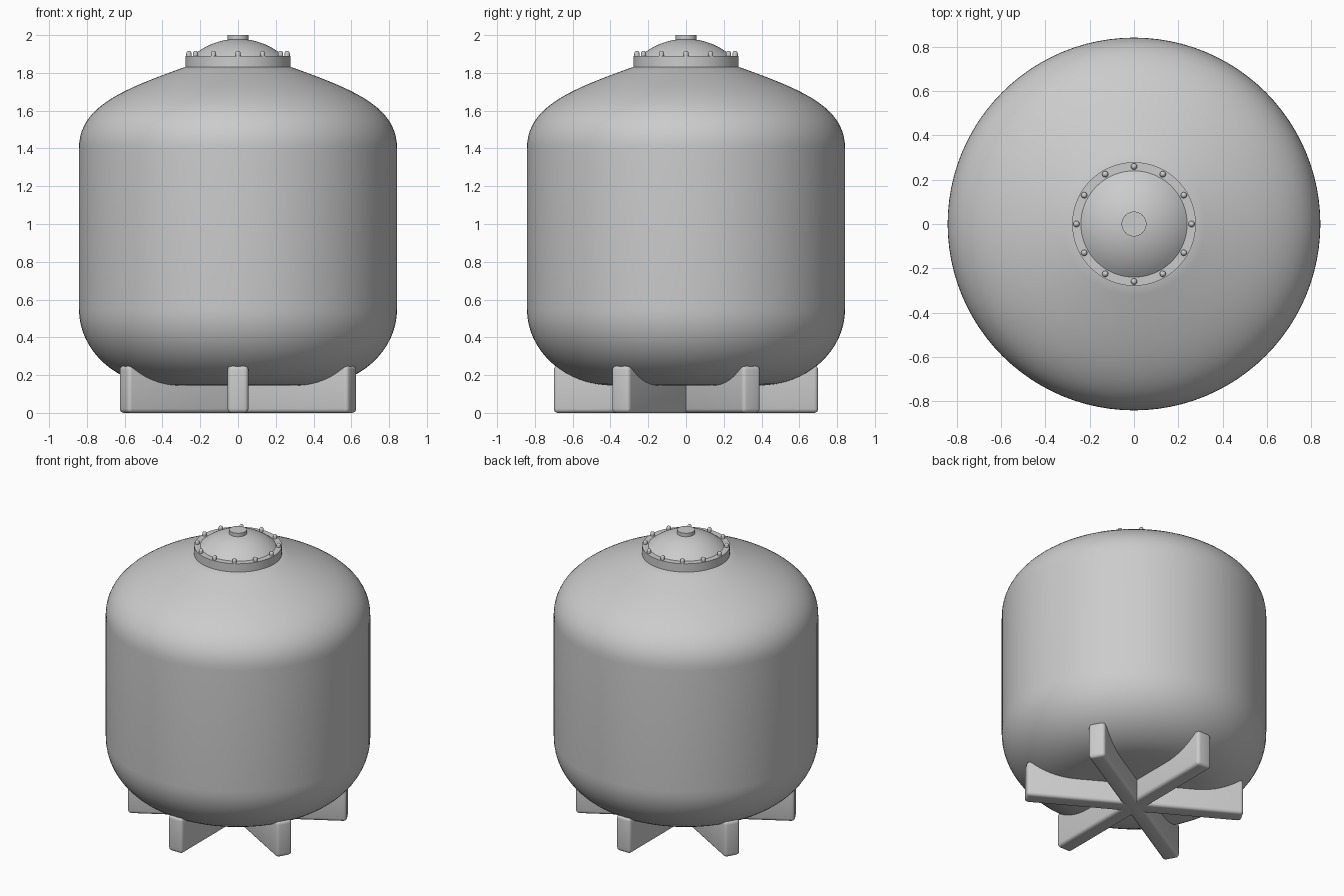
import bpy, bmesh, math
from mathutils import Matrix, Vector

if "Cube" in bpy.data.objects:
    bpy.data.objects.remove(bpy.data.objects["Cube"], do_unlink=True)

grey = bpy.data.materials.new("plain grey")
grey.use_nodes = True
grey.diffuse_color = (0.6, 0.6, 0.6, 1)
grey.node_tree.nodes["Principled BSDF"].inputs["Base Color"].default_value = grey.diffuse_color


def finish(name, bm, angle=35):
    """Turn a bmesh into a smooth-shaded object that keeps sharp edges."""
    bmesh.ops.recalc_face_normals(bm, faces=bm.faces)
    mesh = bpy.data.meshes.new(name)
    bm.to_mesh(mesh)
    bm.free()
    mesh.materials.append(grey)
    obj = bpy.data.objects.new(name, mesh)
    bpy.context.collection.objects.link(obj)
    bpy.ops.object.select_all(action="DESELECT")
    obj.select_set(True)
    bpy.context.view_layer.objects.active = obj
    bpy.ops.object.shade_smooth_by_angle(angle=math.radians(angle))
    return obj


def lathe(name, profile, steps=96, centre=(0, 0, 0)):
    """Spin an (r, z) profile around the z axis."""
    bm = bmesh.new()
    verts = [bm.verts.new((r, 0, z)) for r, z in profile]
    edges = [bm.edges.new(pair) for pair in zip(verts, verts[1:])]
    bmesh.ops.spin(bm, geom=verts + edges, cent=(0, 0, 0), axis=(0, 0, 1),
                   angle=math.tau, steps=steps)
    bmesh.ops.remove_doubles(bm, verts=bm.verts, dist=0.0001)
    bmesh.ops.translate(bm, verts=bm.verts, vec=centre)
    return finish(name, bm)


def ellipse(cr, cz, a, b, start, end, steps):
    """Points of an elliptical arc, angles in degrees."""
    angles = [math.radians(start + (end - start) * i / steps) for i in range(steps + 1)]
    return [(cr + a * math.cos(t), cz + b * math.sin(t)) for t in angles]


def bezier(p, steps):
    """Points of a cubic curve through four control points."""
    points = []
    for i in range(steps + 1):
        t = i / steps
        weights = ((1 - t) ** 3, 3 * t * (1 - t) ** 2, 3 * t * t * (1 - t), t ** 3)
        points.append(tuple(sum(w * q[k] for w, q in zip(weights, p)) for k in (0, 1)))
    return points


# Tank: flat base, rounded lower corner, straight wall, sloping shoulder
shoulder = [(0.842, 1.40), (0.842, 1.62), (0.62, 1.71), (0.27, 1.835)]
lathe("tank", [(0, 0.145)] + ellipse(0.39, 0.55, 0.452, 0.405, -90, 0, 16)
      + bezier(shoulder, 20) + [(0, 1.835)])

# Lid: flange ring, domed cover and central plug
lathe("lid_flange", [(0, 1.82), (0.279, 1.82), (0.279, 1.89), (0, 1.89)])
rim, rise = 0.24, 0.09
radius = (rim * rim + rise * rise) / (2 * rise)
half = math.degrees(math.asin(rim / radius))
dome = ellipse(0, 1.89 + rise - radius, radius, radius, 90 - half, 90, 12)
lathe("lid_dome", dome[:-1] + [(0, 1.89 + rise)])
lathe("lid_plug", [(0, 1.95), (0.056, 1.95), (0.056, 2.0), (0, 2.0)], 48)

# Ring of round-headed bolts on the flange
for i in range(12):
    a = math.tau * i / 12
    head = ellipse(0, 1.903, 0.014, 0.014, 0, 90, 5)
    lathe(f"lid_bolt_{i + 1}", [(0, 1.885), (0.014, 1.885)] + head, 16,
          (0.26 * math.cos(a), 0.26 * math.sin(a), 0))

# Foot: six radial legs made of three crossing rounded bars
for i, angle in enumerate((30, 90, 150)):
    bm = bmesh.new()
    bmesh.ops.create_cube(bm, size=1)
    bmesh.ops.scale(bm, vec=(1.40, 0.11, 0.25), verts=bm.verts)
    bmesh.ops.translate(bm, vec=(0, 0, 0.125), verts=bm.verts)
    bmesh.ops.bevel(bm, geom=list(bm.edges), offset=0.022, segments=4,
                    profile=0.5, affect="EDGES")
    bmesh.ops.rotate(bm, cent=(0, 0, 0), verts=bm.verts,
                     matrix=Matrix.Rotation(math.radians(angle), 3, "Z"))
    finish(f"leg_bar_{i + 1}", bm)
